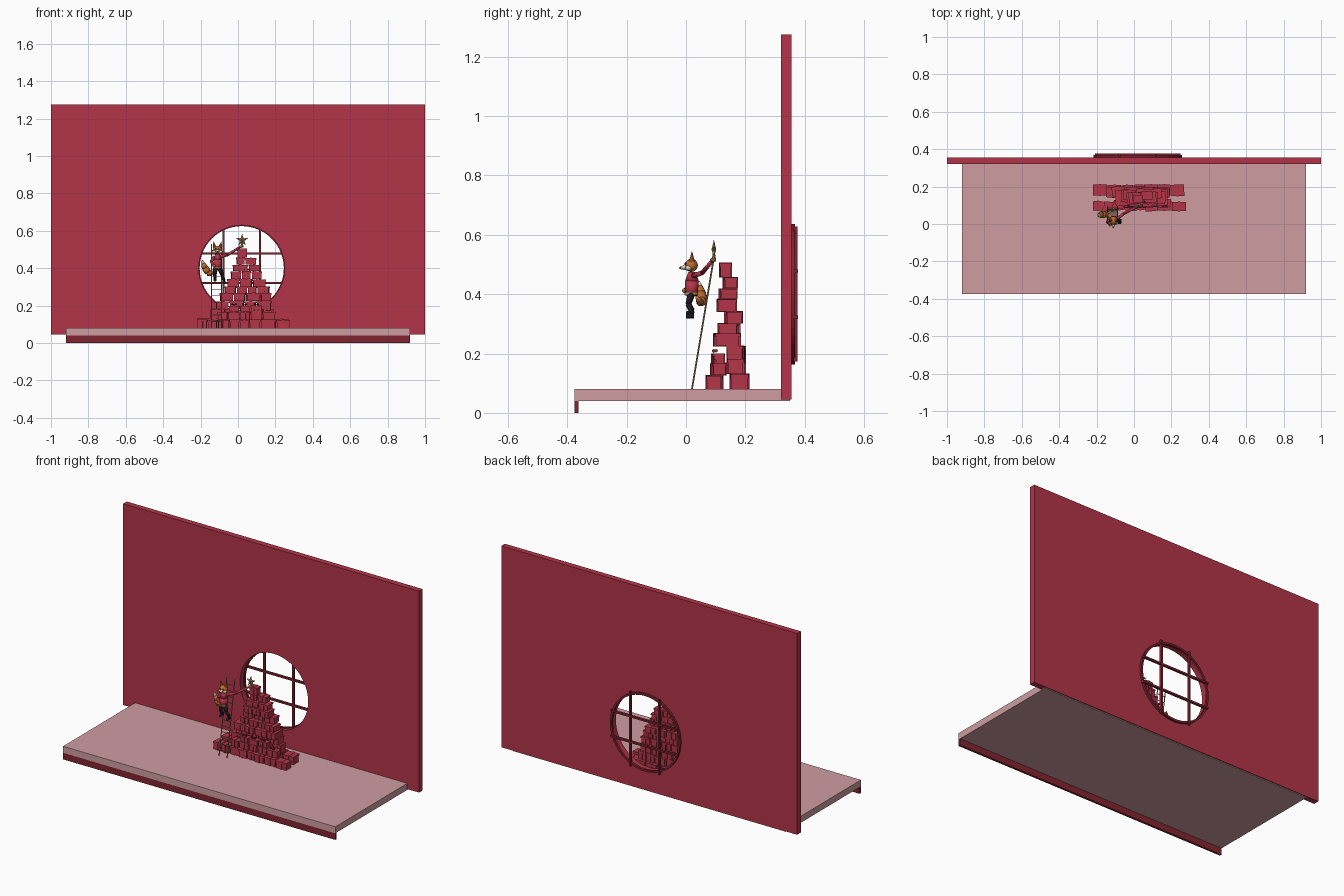
import bpy, bmesh, math, random
from mathutils import Matrix, Vector, Euler

if "Cube" in bpy.data.objects:
    bpy.data.objects.remove(bpy.data.objects["Cube"])

random.seed(4)


def mat(name, rgb):
    m = bpy.data.materials.new(name)
    m.diffuse_color = (*rgb, 1)
    m.use_nodes = True
    m.node_tree.nodes["Principled BSDF"].inputs["Base Color"].default_value = m.diffuse_color
    return m


RED = mat("crimson", (0.45, 0.036, 0.065))
PINK = mat("dusty pink", (0.62, 0.34, 0.36))
DARK = mat("dark red", (0.22, 0.018, 0.03))
ORANGE = mat("fox orange", (0.50, 0.15, 0.03))
BLACK = mat("black", (0.012, 0.01, 0.014))
CREAM = mat("cream", (0.75, 0.62, 0.45))
WOOD = mat("pale wood", (0.33, 0.24, 0.13))
GOLD = mat("gold", (0.45, 0.30, 0.10))


def finish(name, bm, m, smooth=False):
    me = bpy.data.meshes.new(name)
    bm.to_mesh(me)
    bm.free()
    ob = bpy.data.objects.new(name, me)
    bpy.context.collection.objects.link(ob)
    me.materials.append(m)
    if smooth:
        for p in me.polygons:
            p.use_smooth = True
    return ob


def add_box(bm, c, s, yaw=0.0):
    mx = Matrix.Translation(c) @ Matrix.Rotation(yaw, 4, 'Z') @ Matrix.Diagonal((*s, 1))
    bmesh.ops.create_cube(bm, size=1, matrix=mx)


def box(name, lo, hi, m):
    bm = bmesh.new()
    lo, hi = Vector(lo), Vector(hi)
    add_box(bm, (lo + hi) / 2, hi - lo)
    return finish(name, bm, m)


def add_rod(bm, a, b, r1, r2=None, n=10):
    a, b = Vector(a), Vector(b)
    d = b - a
    mx = Matrix.Translation((a + b) / 2) @ d.to_track_quat('Z', 'Y').to_matrix().to_4x4()
    bmesh.ops.create_cone(bm, cap_ends=True, segments=n, radius1=r1,
                          radius2=r1 if r2 is None else r2, depth=d.length, matrix=mx)


def rods(name, parts, m, smooth=False, n=10):
    bm = bmesh.new()
    for p in parts:
        add_rod(bm, *p, n=n)
    return finish(name, bm, m, smooth)


def ball(name, c, s, m):
    bm = bmesh.new()
    bmesh.ops.create_uvsphere(bm, u_segments=16, v_segments=10, radius=1,
                              matrix=Matrix.Translation(c) @ Matrix.Diagonal((*s, 1)))
    return finish(name, bm, m, True)


# Stage floor and front lip
box("floor", (-0.92, -0.375, 0.04), (0.92, 0.35, 0.08), PINK)
box("front_lip", (-0.92, -0.375, 0), (0.92, -0.362, 0.04), DARK)

# Back wall with a round opening
WX, WZ, WR = 0.02, 0.40, 0.23
wall = box("wall", (-1, 0.32, 0.045), (1, 0.355, 1.275), RED)
cutter = rods("window_cutter", [((WX, 0.2, WZ), (WX, 0.5, WZ), WR)], RED, n=64)
cutter.hide_render = True
cutter.hide_viewport = True
cut = wall.modifiers.new("round_opening", 'BOOLEAN')
cut.operation = 'DIFFERENCE'
cut.object = cutter
cut.solver = 'EXACT'

# Window ring behind the opening
bm = bmesh.new()
N = 64
profile = [(0.225, 0.354), (0.225, 0.368), (0.237, 0.368), (0.237, 0.354)]
loops = []
for i in range(N):
    a = 2 * math.pi * i / N
    loops.append([bm.verts.new((WX + r * math.cos(a), y, WZ + r * math.sin(a))) for r, y in profile])
for i in range(N):
    p, q = loops[i], loops[(i + 1) % N]
    for k in range(4):
        bm.faces.new((p[k], p[(k + 1) % 4], q[(k + 1) % 4], q[k]))
bmesh.ops.recalc_face_normals(bm, faces=bm.faces)
finish("window_ring", bm, DARK)

# Window bars
bm = bmesh.new()
for off in (-0.098, 0.098):
    add_box(bm, (WX + off, 0.369, WZ), (0.011, 0.014, 0.455))
for off in (-0.078, 0.078):
    add_box(bm, (WX, 0.370, WZ + off), (0.455, 0.014, 0.011))
finish("window_bars", bm, DARK)

# Stacked parcels: y, depth, z low, z high, x low, x high, count
rows = [
    (0.097, 0.050, 0.080, 0.127, -0.22, 0.28, 8),
    (0.182, 0.060, 0.080, 0.132, -0.22, 0.27, 7),
    (0.108, 0.044, 0.127, 0.168, -0.11, 0.20, 5),
    (0.170, 0.056, 0.132, 0.182, -0.15, 0.19, 5),
    (0.108, 0.036, 0.168, 0.200, -0.05, 0.13, 3),
    (0.170, 0.056, 0.182, 0.226, -0.12, 0.18, 4),
    (0.138, 0.085, 0.226, 0.268, -0.10, 0.18, 4),
    (0.145, 0.065, 0.268, 0.302, -0.07, 0.17, 4),
    (0.160, 0.052, 0.302, 0.342, -0.06, 0.15, 3),
    (0.138, 0.064, 0.342, 0.385, -0.04, 0.13, 3),
    (0.140, 0.058, 0.385, 0.420, -0.03, 0.12, 2),
    (0.148, 0.044, 0.420, 0.458, -0.01, 0.10, 2),
    (0.130, 0.040, 0.458, 0.508, -0.005, 0.05, 1),
]
bows = []
for k, (y, d, z0, z1, x0, x1, n) in enumerate(rows):
    bm = bmesh.new()
    weights = [random.uniform(0.75, 1.3) for _ in range(n)]
    x = x0
    for w in weights:
        w = w * (x1 - x0) / sum(weights)
        h = (z1 - z0) * random.uniform(0.92, 1.0)
        yaw = random.uniform(-0.08, 0.08)
        c = Vector((x + w / 2, y + random.uniform(-0.004, 0.004), z0))
        add_box(bm, c + Vector((0, 0, h / 2)), (w * 0.88, d * 0.9, h), yaw)
        # overhanging lid and ribbon band
        add_box(bm, c + Vector((0, 0, h * 0.88)), (w * 0.96, d, h * 0.24), yaw)
        add_box(bm, c + Vector((0, 0, h / 2)), (w * 0.14, d + 0.004, h + 0.003), yaw)
        if k in (2, 4, 6, 9) and random.random() < 0.6:
            bows.append(c + Vector((0, -d * 0.3, h + 0.006)))
        x += w
    finish("parcel_row_%d" % (k + 1), bm, RED)

# Ribbon bows
bm = bmesh.new()
for c in bows:
    for s in (-1, 1):
        add_rod(bm, c, c + Vector((s * 0.013, 0, 0.004)), 0.001, 0.006, n=8)
finish("ribbon_bows", bm, DARK)

# Ladder leaning on the pile
foot, top = Vector((0, 0.02, 0.08)), Vector((0, 0.095, 0.53))
LX = (-0.142, -0.088)
parts = [(foot + Vector((x, 0, 0)), top + Vector((x, 0, 0)), 0.0028) for x in LX]
for i in range(1, 13):
    p = foot.lerp(top, i / 13)
    parts.append((p + Vector((LX[0], 0, 0)), p + Vector((LX[1], 0, 0)), 0.0022))
rods("ladder", parts, WOOD, n=6)

# Star with its stand
bm = bmesh.new()
sc = Vector((0.022, 0.094, 0.55))
rim = []
for i in range(10):
    a = math.pi / 2 + i * math.pi / 5
    r = 0.034 if i % 2 == 0 else 0.013
    rim.append(bm.verts.new(sc + Vector((r * math.cos(a), 0, r * math.sin(a)))))
for s in (-1, 1):
    hub = bm.verts.new(sc + Vector((0, s * 0.008, 0)))
    for i in range(10):
        bm.faces.new((rim[i], rim[(i + 1) % 10], hub))
bmesh.ops.recalc_face_normals(bm, faces=bm.faces)
add_rod(bm, (0.022, 0.094, 0.51), (0.022, 0.094, 0.545), 0.008, 0.003)
finish("star", bm, GOLD)

# Fox: jacket, arms, legs
FX = -0.11
rods("jacket", [((FX, 0.018, 0.395), (FX, 0.02, 0.445), 0.021, 0.023),
                ((FX, 0.02, 0.445), (FX, 0.02, 0.475), 0.023, 0.012)], RED, True, 14)
rods("arms", [((FX + 0.015, 0.025, 0.462), (-0.055, 0.055, 0.472), 0.009, 0.008),
              ((-0.055, 0.055, 0.472), (0.008, 0.088, 0.512), 0.008, 0.006),
              ((FX - 0.015, 0.02, 0.462), (FX - 0.034, 0.012, 0.435), 0.009, 0.008),
              ((FX - 0.034, 0.012, 0.435), (FX - 0.02, -0.002, 0.415), 0.008, 0.006)], RED, True)
ball("raised_hand", (0.013, 0.09, 0.515), (0.009, 0.009, 0.008), ORANGE)
ball("lowered_hand", (FX - 0.018, -0.005, 0.412), (0.008, 0.008, 0.008), ORANGE)
rods("belt", [((FX, 0.018, 0.398), (FX, 0.018, 0.405), 0.023)], GOLD, n=14)
legs = []
for s, dx, dz in ((-1, 0.0, 0.345), (1, 0.022, 0.335)):
    hip, knee = (FX + s * 0.011, 0.018, 0.40), (FX + s * 0.014 + dx / 2, 0.008, 0.367)
    ankle = (FX + s * 0.013 + dx, 0.022, dz)
    legs += [(hip, knee, 0.013, 0.010), (knee, ankle, 0.010, 0.008),
             ((ankle[0], 0.027, dz - 0.008), (ankle[0], 0.0, dz - 0.01), 0.009, 0.007)]
rods("trousers_and_boots", legs, BLACK, True)

# Fox head
ball("head", (FX, 0.018, 0.497), (0.025, 0.022, 0.022), ORANGE)
rods("muzzle", [((FX, 0.004, 0.492), (FX, -0.018, 0.488), 0.013, 0.004)], CREAM, True)
ball("nose", (FX, -0.019, 0.489), (0.004, 0.004, 0.004), BLACK)
for s, side in ((-1, "left"), (1, "right")):
    rods(side + "_ear", [((FX + s * 0.014, 0.02, 0.51), (FX + s * 0.021, 0.02, 0.543), 0.010, 0.001)], ORANGE, n=8)
    ball(side + "_cheek", (FX + s * 0.016, 0.008, 0.488), (0.011, 0.011, 0.009), CREAM)
    ball(side + "_eye", (FX + s * 0.009, -0.002, 0.503), (0.003, 0.003, 0.004), BLACK)

# Bushy tail: overlapping tapered links, pale at the tip
path = [(-0.115, 0.036, 0.392, 0.005), (-0.138, 0.048, 0.372, 0.013), (-0.160, 0.052, 0.378, 0.019),
        (-0.176, 0.050, 0.402, 0.018), (-0.186, 0.046, 0.425, 0.011), (-0.191, 0.044, 0.444, 0.002)]
links = [(a[:3], b[:3], a[3], b[3]) for a, b in zip(path, path[1:])]
rods("tail", links[:4], ORANGE, True, 12)
rods("tail_tip", links[4:], CREAM, True, 12)
